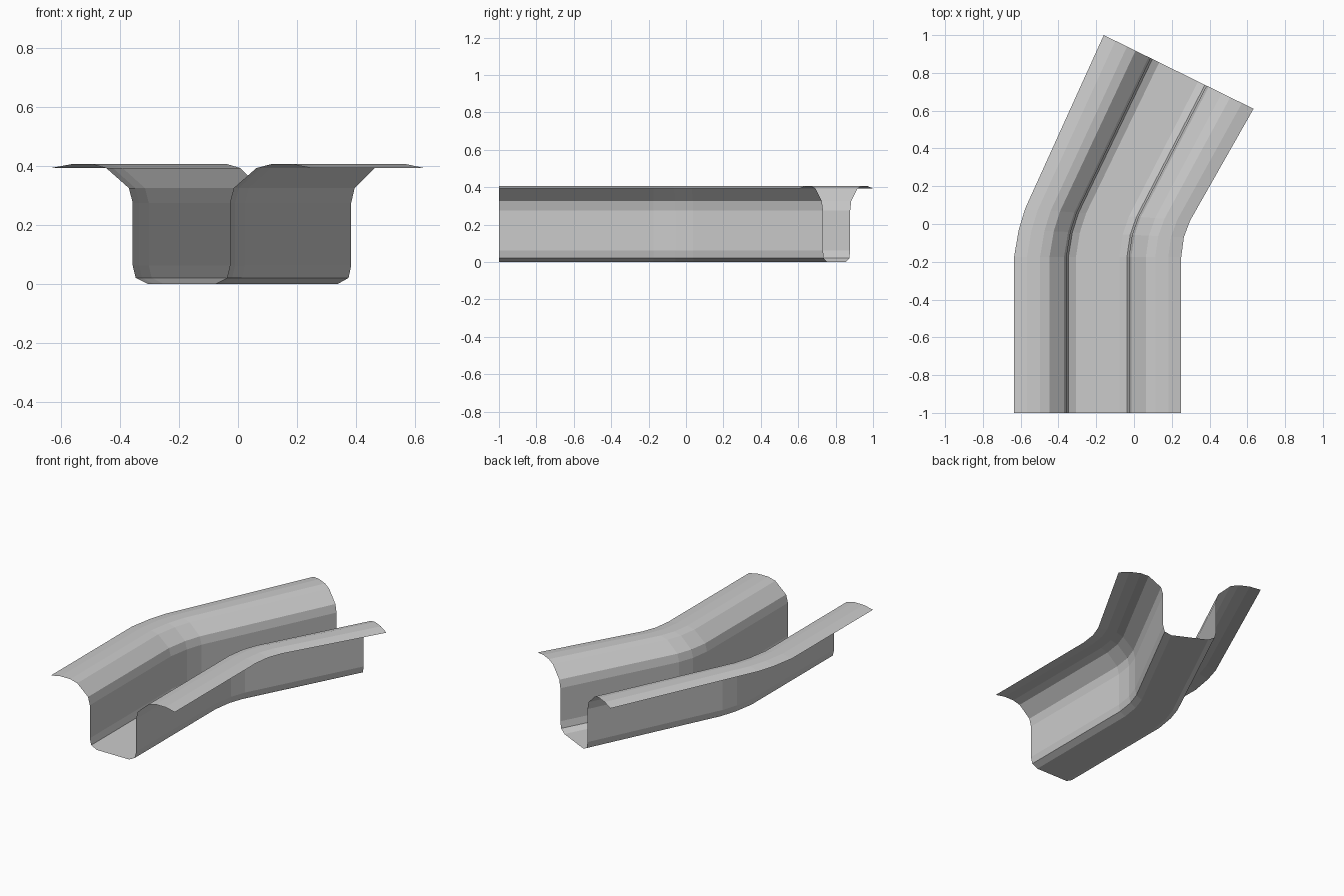
import bpy, bmesh

if "Cube" in bpy.data.objects:
    bpy.data.objects.remove(bpy.data.objects["Cube"])

# Half cross-section: offset from the channel centre line, height
W = 0.4425
half = [(W, 0.393), (0.374, 0.406), (0.305, 0.406), (0.255, 0.393),
        (0.178, 0.325), (0.165, 0.275), (0.165, 0.062), (0.155, 0.02), (0.115, 0.0)]
profile = [(-o, z) for o, z in half] + [(o, z) for o, z in reversed(half)]

# Stations along the bend: left rim point and right rim point (x, y)
stations = [((-0.635, -1.0), (0.25, -1.0)),
            ((-0.635, -0.175), (0.25, -0.175)),
            ((-0.61, -0.03), (0.264, -0.07)),
            ((-0.577, 0.08), (0.297, 0.018)),
            ((-0.16, 1.0), (0.633, 0.61))]

# Sweep the open profile through the stations as a single thin sheet
bm = bmesh.new()
rings = []
for (lx, ly), (rx, ry) in stations:
    ring = []
    for o, z in profile:
        t = (o + W) / (2 * W)
        ring.append(bm.verts.new((lx + (rx - lx) * t, ly + (ry - ly) * t, z)))
    rings.append(ring)
for a, b in zip(rings, rings[1:]):
    for i in range(len(profile) - 1):
        bm.faces.new((a[i], a[i + 1], b[i + 1], b[i]))

mesh = bpy.data.meshes.new("bent_channel")
bm.to_mesh(mesh)
bm.free()
channel = bpy.data.objects.new("bent_channel", mesh)
bpy.context.collection.objects.link(channel)
